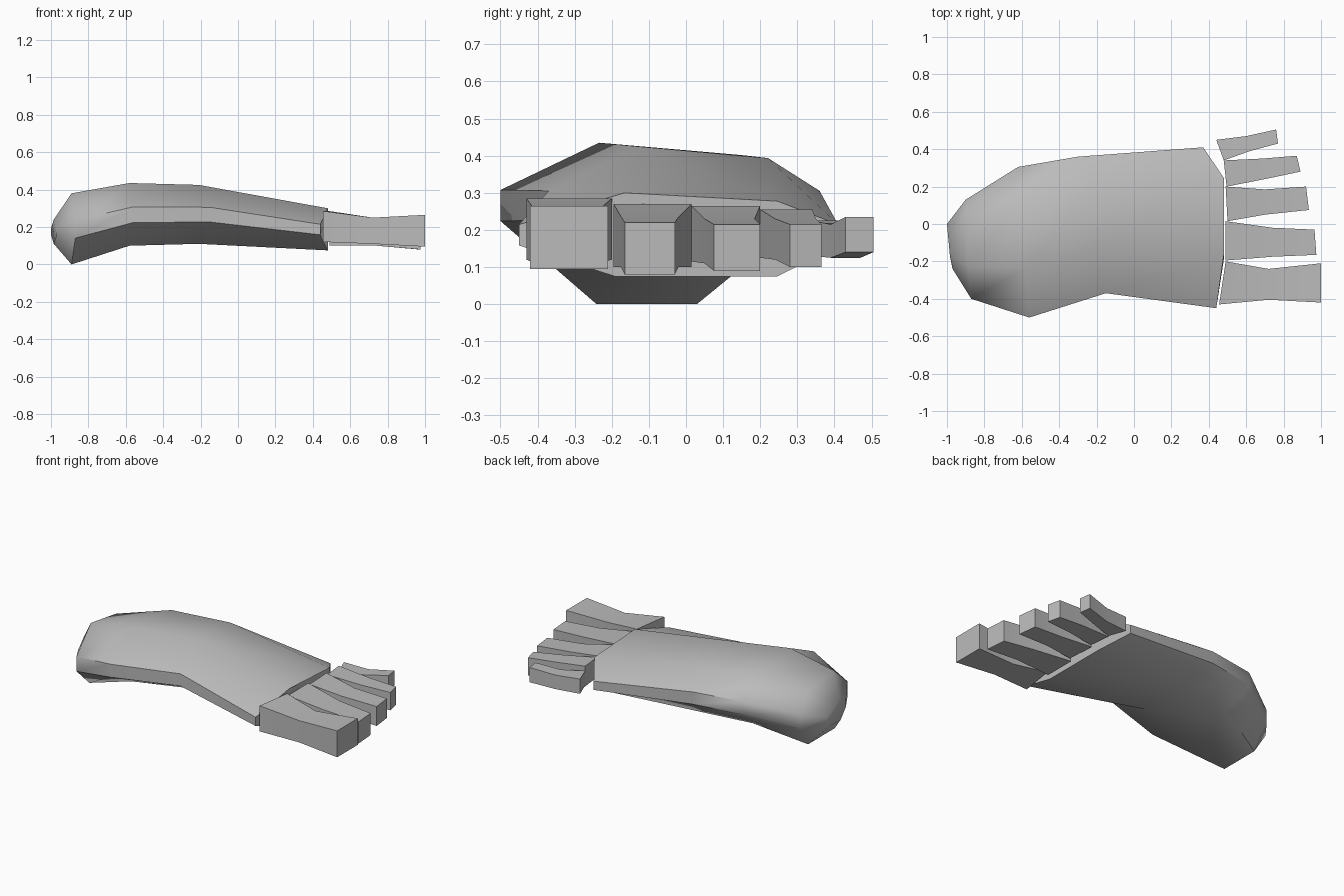
import bpy, bmesh, math

if "Cube" in bpy.data.objects:
    bpy.data.objects.remove(bpy.data.objects["Cube"], do_unlink=True)

grey = bpy.data.materials.new("plain grey")
grey.use_nodes = True
colour = (0.5, 0.5, 0.5, 1)
grey.diffuse_color = colour
grey.node_tree.nodes["Principled BSDF"].inputs["Base Color"].default_value = colour


def loft(name, rings, angle):
    """Skin a row of equal rings and close both ends."""
    bm = bmesh.new()
    rows = [[bm.verts.new(p) for p in ring] for ring in rings]
    n = len(rows[0])
    for a, b in zip(rows, rows[1:]):
        for i in range(n):
            j = (i + 1) % n
            bm.faces.new((a[i], a[j], b[j], b[i]))
    bm.faces.new(rows[0])
    bm.faces.new(rows[-1])
    bmesh.ops.recalc_face_normals(bm, faces=bm.faces)
    mesh = bpy.data.meshes.new(name)
    bm.to_mesh(mesh)
    bm.free()
    mesh.materials.append(grey)
    obj = bpy.data.objects.new(name, mesh)
    bpy.context.collection.objects.link(obj)
    bpy.ops.object.select_all(action="DESELECT")
    obj.select_set(True)
    bpy.context.view_layer.objects.active = obj
    bpy.ops.object.shade_smooth_by_angle(angle=math.radians(angle))
    return obj


def foot_ring(x_right, x_mid, x_left, y_right, y_left, z_low, z_high):
    """Eight-sided section, slightly higher on its right shoulder."""
    def point(x, across, up):
        return (x, y_right + across * (y_left - y_right), z_low + up * (z_high - z_low))
    return [point(x_right, 0, .62), point(x_mid, .33, 1),
            point(x_mid, .81, .9), point(x_left, 1, .62),
            point(x_left, 1, .37), point(x_mid, .81, 0),
            point(x_mid, .3, 0), point(x_right, 0, .37)]


# Foot body from heel to ball
foot = [
    foot_ring(-.97, -.985, -1, -.24, 0, .11, .24),
    foot_ring(-.87, -.89, -.9, -.40, .13, 0, .38),
    foot_ring(-.56, -.58, -.62, -.50, .305, .10, .435),
    foot_ring(-.15, -.21, -.3, -.37, .36, .11, .425),
    foot_ring(.44, .48, .37, -.45, .41, .075, .30),
]
loft("foot", foot, 50)


def toe_ring(x_right, x_left, y_right, y_left, z_low, z_high):
    return [(x_right, y_right, z_low), (x_left, y_left, z_low),
            (x_left, y_left, z_high), (x_right, y_right, z_high)]


# Toes: root, waist and tip of each
toes = {
    "big_toe": [(.455, .49, -.43, -.2, .12, .285), (.72, .72, -.405, -.24, .11, .25),
                (1, 1, -.42, -.21, .095, .265)],
    "second_toe": [(.49, .49, -.195, .015, .1, .27), (.74, .74, -.175, -.02, .1, .235),
                   (.975, .965, -.165, -.03, .08, .22)],
    "third_toe": [(.5, .49, .015, .2, .115, .265), (.7, .7, .05, .185, .11, .23),
                  (.935, .92, .075, .2, .09, .215)],
    "fourth_toe": [(.495, .48, .2, .34, .125, .255), (.7, .69, .24, .35, .12, .23),
                   (.89, .87, .28, .365, .1, .215)],
    "little_toe": [(.48, .44, .34, .45, .13, .225), (.62, .6, .39, .47, .125, .215),
                   (.77, .76, .43, .505, .14, .235)],
}
for name, rings in toes.items():
    loft(name, [toe_ring(*r) for r in rings], 40)
